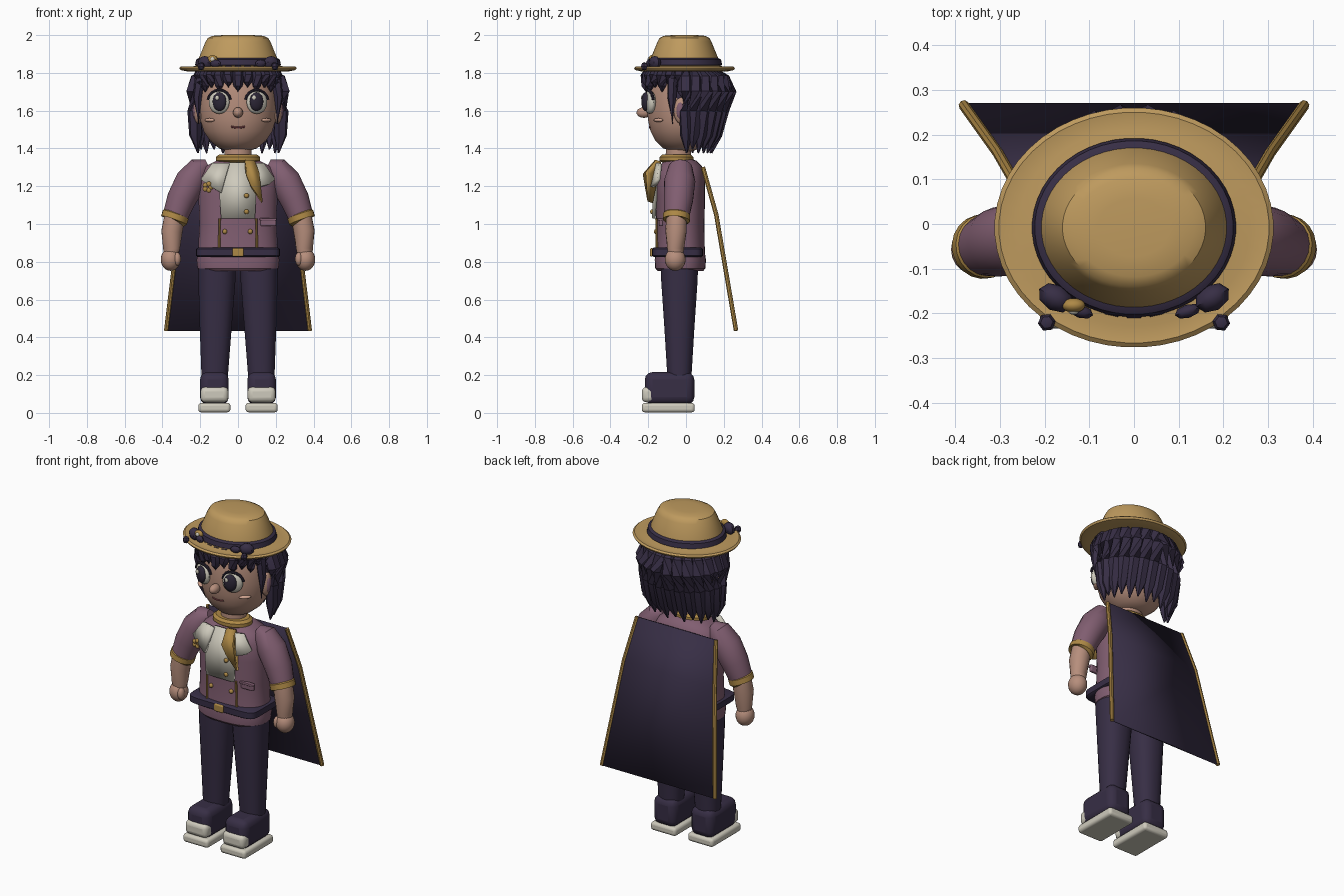
import bpy, bmesh, math
from mathutils import Vector

if "Cube" in bpy.data.objects:
    bpy.data.objects.remove(bpy.data.objects["Cube"])


def mat(name, r, g, b):
    m = bpy.data.materials.new(name)
    m.diffuse_color = [((c / 255 + .055) / 1.055) ** 2.4 for c in (r, g, b)] + [1]
    m.use_nodes = True
    m.node_tree.nodes["Principled BSDF"].inputs["Base Color"].default_value = m.diffuse_color
    return m


SKIN = mat("skin", 182, 142, 124)
DARK = mat("dark_purple", 55, 46, 69)
MAUVE = mat("mauve", 129, 94, 113)
TAN = mat("straw_tan", 190, 154, 94)
GOLD = mat("gold", 174, 137, 70)
CREAM = mat("cream", 206, 202, 188)
IRIS = mat("iris", 44, 38, 54)
LIPS = mat("lips", 132, 72, 76)
BLUSH = mat("blush", 208, 164, 144)


def finish(name, bm, m):
    bmesh.ops.recalc_face_normals(bm, faces=bm.faces)
    me = bpy.data.meshes.new(name)
    bm.to_mesh(me)
    bm.free()
    me.materials.append(m)
    ob = bpy.data.objects.new(name, me)
    bpy.context.collection.objects.link(ob)
    return ob


def skin_rings(name, rings, m):
    bm = bmesh.new()
    vs = [[bm.verts.new(p) for p in r] for r in rings]
    n = len(rings[0])
    for a, b in zip(vs, vs[1:]):
        for i in range(n):
            bm.faces.new((a[i], a[(i + 1) % n], b[(i + 1) % n], b[i]))
    bm.faces.new(vs[0])
    bm.faces.new(vs[-1])
    return finish(name, bm, m)


def loft(name, rings, m, n=32, p=2.0):
    """Horizontal superellipse rings (x, y, z, rx, ry)."""
    out = []
    for x, y, z, rx, ry in rings:
        r = []
        for i in range(n):
            a = 2 * math.pi * (i + .5) / n
            c, s = math.cos(a), math.sin(a)
            r.append((x + rx * math.copysign(abs(c) ** (2 / p), c),
                      y + ry * math.copysign(abs(s) ** (2 / p), s), z))
        out.append(r)
    return skin_rings(name, out, m)


def tube(name, pts, m, n=16):
    """Round tube along points (x, y, z, radius)."""
    P = [Vector(p[:3]) for p in pts]
    out = []
    for i, p in enumerate(P):
        d = P[min(i + 1, len(P) - 1)] - P[max(i - 1, 0)]
        q = d.to_track_quat('Z', 'Y')
        out.append([p + q @ Vector((math.cos(2 * math.pi * k / n), math.sin(2 * math.pi * k / n), 0)) * pts[i][3]
                    for k in range(n)])
    return skin_rings(name, out, m)


def ball(name, loc, size, m, rz=0, u=20, v=12):
    bm = bmesh.new()
    bmesh.ops.create_uvsphere(bm, u_segments=u, v_segments=v, radius=1)
    bmesh.ops.scale(bm, vec=size, verts=bm.verts)
    ob = finish(name, bm, m)
    ob.location, ob.rotation_euler = loc, (0, 0, rz)
    return ob


def box(name, loc, size, m, bevel=0.0):
    bm = bmesh.new()
    bmesh.ops.create_cube(bm, size=1)
    bmesh.ops.scale(bm, vec=size, verts=bm.verts)
    ob = finish(name, bm, m)
    ob.location = loc
    if bevel:
        b = ob.modifiers.new("round", 'BEVEL')
        b.width, b.segments = bevel, 3
    return ob


def plate(name, faces, m, t):
    bm = bmesh.new()
    for f in faces:
        bm.faces.new([bm.verts.new(p) for p in f])
    bmesh.ops.remove_doubles(bm, verts=bm.verts, dist=1e-4)
    ob = finish(name, bm, m)
    s = ob.modifiers.new("thickness", 'SOLIDIFY')
    s.thickness, s.offset = t, 0
    return ob


# Hat
HY = -.008
loft("hat_brim", [(0, HY, z, rx, ry) for z, rx, ry in (
    (1.825, .2, .17), (1.808, .27, .23), (1.815, .305, .262), (1.826, .312, .268),
    (1.834, .302, .258), (1.828, .26, .22), (1.845, .2, .17))], TAN, 48)
loft("hat_crown", [(0, HY, z, rx, ry) for z, rx, ry in (
    (1.83, .215, .185), (1.88, .207, .178), (1.965, .172, .143), (1.985, .16, .132),
    (1.996, .135, .11), (2.0, .08, .065))], TAN, 48)
loft("hat_band", [(0, HY, z, rx, ry) for z, rx, ry in (
    (1.835, .215, .185), (1.842, .228, .2), (1.87, .222, .194), (1.88, .205, .175))], DARK, 48)
for s in (-1, 1):
    ball("hat_bow_leaf", (s * .175, -.165, 1.855), (.042, .03, .034), DARK, s * .5, 8, 6)
    ball("hat_side_leaf", (s * .195, -.22, 1.835), (.02, .02, .022), DARK, s * .4, 6, 4)
    ball("hat_front_leaf", (s * .12, -.195, 1.85), (.03, .015, .02), DARK, s * .3, 8, 6)
ball("hat_flower", (-.135, -.182, 1.872), (.026, .016, .022), GOLD)
ball("hat_flower_centre", (-.135, -.194, 1.872), (.012, .009, .012), CREAM)

# Head and face
loft("head", [(0, -.02, z, rx, ry) for z, rx, ry in (
    (1.385, .05, .05), (1.40, .1, .1), (1.44, .148, .142), (1.49, .182, .168), (1.55, .2, .182),
    (1.62, .205, .187), (1.69, .202, .183), (1.76, .19, .172), (1.83, .155, .14))], SKIN)
loft("neck", [(0, -.04, 1.3, .075, .07), (0, -.04, 1.43, .072, .066)], SKIN, 24)
ball("nose", (0, -.222, 1.59), (.026, .04, .028), SKIN)
for s in (-1, 1):
    ball("ear", (s * .21, -.025, 1.6), (.026, .04, .07), SKIN)
    ball("inner_ear", (s * .226, -.03, 1.6), (.014, .022, .045), MAUVE)
    ball("eye_white", (s * .1, -.192, 1.645), (.058, .028, .062), CREAM, s * .35)
    ball("iris", (s * .098, -.213, 1.648), (.038, .021, .05), IRIS, s * .35)
    ball("eye_glint", (s * .098 - .013, -.232, 1.668), (.011, .006, .013), CREAM)
    arc = [math.radians(a) for a in range(10, 171, 20)]
    tube("eyelash", [(s * .1 + .06 * math.cos(a), -.203 + .03 * max(0, s * math.cos(a)),
                      1.647 + .062 * math.sin(a), .008) for a in arc], IRIS, 8)
    ball("cheek", (s * .15, -.146, 1.55), (.034, .014, .01), BLUSH, s * .75)
tube("mouth", [(x, -.19 + .6 * x * x, 1.51 + 5 * x * x, .006) for x in (-.036, -.018, 0, .018, .036)], LIPS, 8)

# Hair: cap, back locks and fringe
ball("hair_cap", (0, .02, 1.69), (.218, .192, .165), DARK, 0, 32, 16)
for i in range(14):
    a = math.radians(-4 + 188 * i / 13)
    c, s = math.cos(a), math.sin(a)
    low = 1.375 + .02 * (i % 2)
    tube("back_lock", [(c * rx, s * ry + .012, z, r) for z, rx, ry, r in (
        (1.81, .17, .14, .02), (1.765, .215, .185, .042), (1.70, .238, .215, .042),
        (1.6, .232, .185, .037), (1.47, .226, .15, .034), (low, .215, .125, .004))], DARK, 6)
for i in range(13):
    a = math.radians(185 + 170 * i / 12)
    c, s = math.cos(a), math.sin(a)
    tip = 1.70 + .022 * (i % 2)
    tube("fringe_lock", [(c * rx, s * ry - .02, z, r) for z, rx, ry, r in (
        (1.825, .185, .165, .03), (1.78, .208, .192, .034), (tip + .03, .21, .195, .024),
        (tip, .207, .193, .003))], DARK, 6)
for s in (-1, 1):
    tube("temple_lock", [(s * .2, -.07, 1.77, .03), (s * .215, -.075, 1.67, .024),
                         (s * .208, -.072, 1.53, .003)], DARK, 6)

# Jacket, shirt and belt
loft("jacket", [(0, -.03, z, rx, ry) for z, rx, ry in (
    (.75, .195, .12), (.765, .215, .133), (.81, .22, .136), (.85, .212, .13), (1.0, .205, .128),
    (1.15, .21, .131), (1.25, .208, .13), (1.305, .175, .115), (1.335, .115, .085), (1.345, .08, .06))],
    MAUVE, 40, 2.4)
loft("belt", [(0, -.045, z, rx, ry) for z, rx, ry in (
    (.825, .212, .125), (.832, .222, .135), (.868, .222, .135), (.875, .212, .125))], DARK, 40, 7)
box("buckle", (0, -.182, .85), (.06, .016, .044), GOLD, .006)
plate("shirt_front", [[(-.05, -.15, 1.325), (.06, -.15, 1.325), (.1, -.168, 1.22), (.09, -.17, 1.03),
                       (-.09, -.17, 1.03), (-.1, -.168, 1.18)]], CREAM, .018)
for s, low in ((-1, 1.165), (1, 1.19)):
    plate("lapel", [[(s * .045, -.165, 1.32), (s * .135, -.135, 1.32), (s * .195, -.145, 1.235),
                     (s * .165, -.16, 1.21), (s * .09, -.188, low)]], CREAM, .018)
    tube("jacket_piping", [(s * .1, -.155, .87, .006), (s * .097, -.157, 1.03, .006)], GOLD, 8)
for x, z in ((.045, 1.15), (.045, 1.065), (.065, .96), (-.07, .96)):
    ball("button", (x, -.178 if z > 1 else -.158, z), (.013, .012, .013), GOLD, 0, 12, 8)
box("pocket", (.16, -.133, 1.01), (.085, .022, .042), MAUVE, .006)
box("pocket_flap", (.16, -.14, 1.025), (.09, .022, .014), MAUVE, .004)
for k in range(5):
    a = 2 * math.pi * k / 5
    ball("brooch_petal", (-.16 + .017 * math.cos(a), -.168, 1.195 + .017 * math.sin(a)), (.014, .01, .014), GOLD, 0, 10, 6)

# Neck scarf
loft("scarf_ring", [(0, -.05, z, rx, ry) for z, rx, ry in (
    (1.325, .1, .075), (1.335, .118, .09), (1.355, .118, .09), (1.368, .1, .075))], GOLD, 28)
plate("scarf_tail", [[(.035, -.15, 1.335), (.085, -.145, 1.335), (.11, -.2, 1.27), (.128, -.19, 1.115),
                      (.07, -.205, 1.2), (.045, -.215, 1.26)]], GOLD, .03)

# Arms
for s in (-1, 1):
    tube("sleeve", [(s * x, y, z, r) for x, y, z, r in (
        (.16, -.03, 1.315, .03), (.2, -.03, 1.295, .065), (.25, -.033, 1.225, .083),
        (.3, -.04, 1.13, .078), (.335, -.05, 1.035, .066))], MAUVE, 20)
    tube("sleeve_cuff", [(s * x, y, z, r) for x, y, z, r in (
        (.327, -.048, 1.055, .06), (.33, -.049, 1.05, .072), (.339, -.051, 1.02, .072),
        (.342, -.052, 1.015, .06))], GOLD, 20)
    tube("forearm", [(s * x, y, z, r) for x, y, z, r in (
        (.335, -.05, 1.04, .055), (.35, -.053, .96, .056), (.352, -.055, .87, .045),
        (.354, -.055, .83, .04))], SKIN, 20)
    ball("hand", (s * .357, -.057, .812), (.052, .055, .06), SKIN)
    ball("thumb", (s * .322, -.085, .815), (.02, .024, .035), SKIN)

# Legs and shoes
for s in (-1, 1):
    loft("trouser_leg", [(s * x, -.035, z, rx, ry) for x, z, rx, ry in (
        (.112, .8, .1, .1), (.112, .7, .099, .097), (.118, .45, .085, .08),
        (.124, .17, .069, .063))], DARK, 24, 2.3)
    box("shoe", (s * .125, -.087, .13), (.152, .262, .172), DARK, .04)
    box("toe_cap", (s * .125, -.19, .097), (.148, .088, .082), CREAM, .025)
    box("sole", (s * .125, -.094, .028), (.17, .28, .05), CREAM, .016)

# Cape with side trim
rows = [(1.3, .09, .265), (1.05, .16, .305), (.435, .265, .38)]
plate("cape", [[(-a[2], a[1], a[0]), (a[2], a[1], a[0]), (b[2], b[1], b[0]), (-b[2], b[1], b[0])]
               for a, b in zip(rows, rows[1:])], DARK, .01)
for s in (-1, 1):
    tube("cape_trim", [(s * x, y, z, .012) for z, y, x in rows], GOLD, 8)

# Smooth shading with sharp creases kept
for ob in bpy.context.scene.objects:
    ob.select_set(True)
    bpy.context.view_layer.objects.active = ob
bpy.ops.object.shade_smooth_by_angle(angle=math.radians(35))
